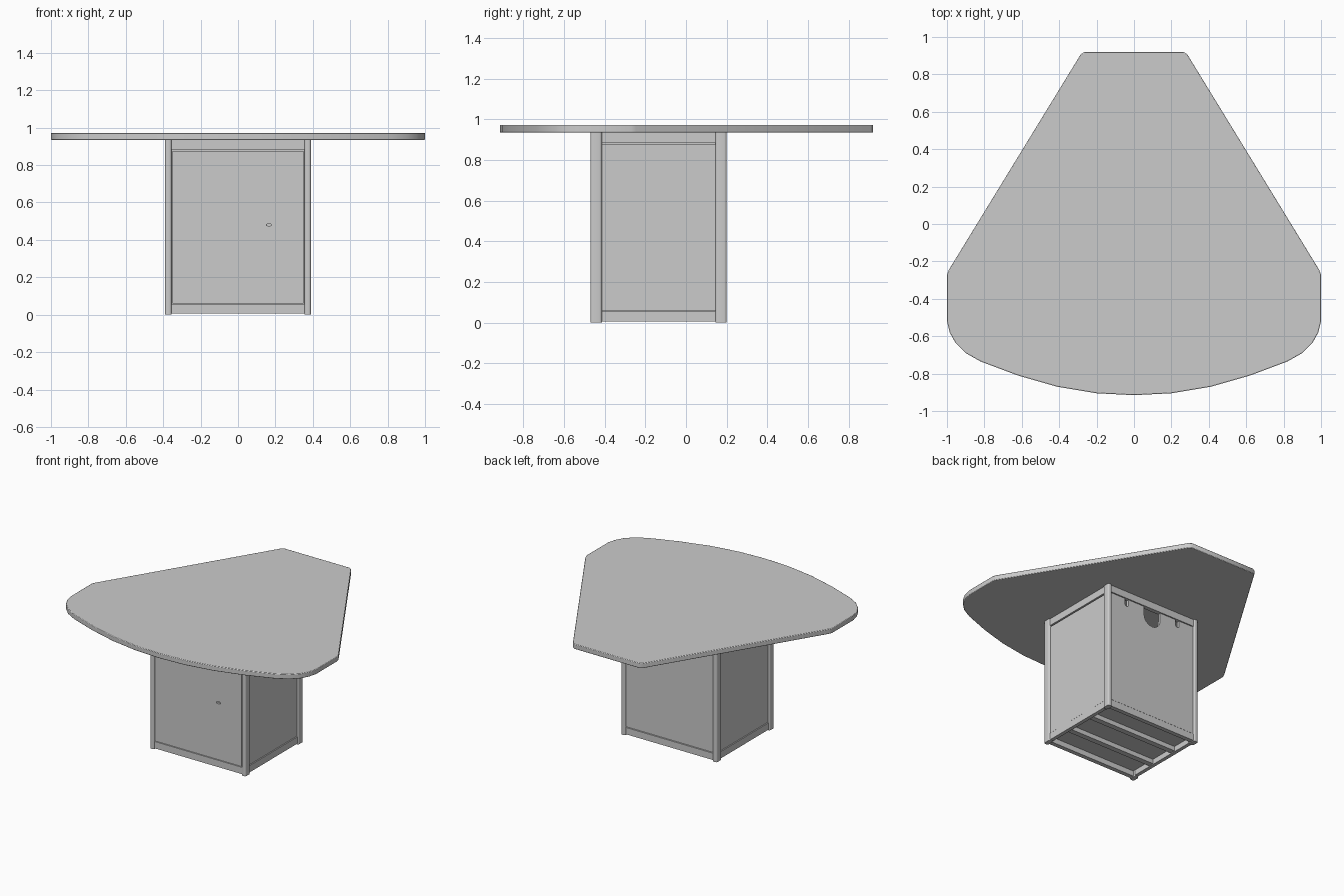
import bpy
import bmesh
import math
from mathutils import Matrix, Vector

cube = bpy.data.objects.get("Cube")
if cube:
    bpy.data.objects.remove(cube, do_unlink=True)

grey = bpy.data.materials.new("plain grey")
grey.use_nodes = True
grey.diffuse_color = (0.6, 0.6, 0.6, 1)
grey.node_tree.nodes["Principled BSDF"].inputs["Base Color"].default_value = grey.diffuse_color


def finish(name, bm, bevel=0, segments=2, vertical_only=False):
    bmesh.ops.recalc_face_normals(bm, faces=bm.faces)
    if bevel:
        edges = [e for e in bm.edges if not vertical_only
                 or abs(e.verts[0].co.z - e.verts[1].co.z) > 0.1]
        bmesh.ops.bevel(bm, geom=edges, offset=bevel, segments=segments,
                        profile=0.5, affect='EDGES')
    mesh = bpy.data.meshes.new(name)
    bm.to_mesh(mesh)
    bm.free()
    mesh.materials.append(grey)
    obj = bpy.data.objects.new(name, mesh)
    bpy.context.collection.objects.link(obj)
    return obj


def box(name, low, high, **options):
    low, high = Vector(low), Vector(high)
    bm = bmesh.new()
    bmesh.ops.create_cube(bm, size=1)
    for v in bm.verts:
        v.co = (low + high) / 2 + v.co * (high - low)
    return finish(name, bm, **options)


def extrude(name, points, offset):
    bm = bmesh.new()
    face = bm.faces.new([bm.verts.new(p) for p in points])
    grown = bmesh.ops.extrude_face_region(bm, geom=[face], use_keep_orig=True)
    bmesh.ops.translate(bm, vec=offset,
                        verts=[g for g in grown["geom"] if isinstance(g, bmesh.types.BMVert)])
    return finish(name, bm)


# Main dimensions
W, FRONT, BACK = 0.39, -0.47, 0.20
POST_X, POST_Y = 0.035, 0.056
TOP, RAIL_TOP, RAIL_LOW = 0.935, 0.88, 0.06
IN_X, IN_F, IN_B = W - POST_X, FRONT + POST_Y, BACK - POST_Y

# Table top: curved front, straight flanks tapering to the back
half = [(0.2, -0.905), (0.41, -0.87), (0.62, -0.81), (0.82, -0.735), (0.9, -0.69),
        (0.955, -0.635), (0.985, -0.58), (1, -0.52), (1, -0.27), (0.99, -0.245),
        (0.285, 0.907), (0.265, 0.92)]
outline = [(0, -0.915)] + half + [(-x, y) for x, y in reversed(half)]
top = extrude("table_top", [(x, y, TOP) for x, y in outline], (0, 0, 0.037))
edge = top.modifiers.new("eased edge", 'BEVEL')
edge.width, edge.segments, edge.limit_method = 0.004, 2, 'ANGLE'
edge.angle_limit = math.radians(60)

# Rounded corner posts
posts = []
for side, sx in (("right", -1), ("left", 1)):
    for end, y0, y1 in (("front", FRONT, IN_F), ("back", IN_B, BACK)):
        posts.append(box(f"{end}_{side}_post", (min(sx * W, sx * IN_X), y0, 0),
                         (max(sx * W, sx * IN_X), y1, TOP),
                         bevel=0.012, segments=4, vertical_only=True))

# Rails and side panels
for side, sx in (("right", -1), ("left", 1)):
    def slab(name, outer, inner, z0, z1):
        xs = sorted((sx * outer, sx * inner))
        box(f"{side}_{name}", (xs[0], IN_F, z0), (xs[1], IN_B, z1))
    slab("bottom_rail", W - 0.008, IN_X, 0.006, RAIL_LOW - 0.004)
    slab("top_rail", W - 0.008, IN_X, RAIL_TOP + 0.004, TOP)
    slab("panel", W - 0.012, IN_X, RAIL_LOW, RAIL_TOP - 0.004)
    slab("liner", W - 0.022, IN_X, 0.006, TOP)

# Front and back rails
for end, y, d in (("front", FRONT, 1), ("back", BACK, -1)):
    ys = sorted((y + d * 0.008, y + d * 0.04))
    box(f"{end}_bottom_rail", (-IN_X, ys[0], 0.006), (IN_X, ys[1], RAIL_LOW - 0.004))
    box(f"{end}_top_rail", (-IN_X, ys[0], RAIL_TOP + 0.004), (IN_X, ys[1], TOP))

# Door with a small lock
box("door", (-IN_X + 0.004, FRONT + 0.01, RAIL_LOW),
    (IN_X - 0.004, FRONT + 0.03, RAIL_TOP - 0.004))
box("door_stop", (-IN_X, FRONT + 0.022, 0.006), (IN_X, FRONT + 0.035, TOP))
bm = bmesh.new()
bmesh.ops.create_cone(bm, cap_ends=True, segments=20, radius1=0.008, radius2=0.008, depth=0.012,
                      matrix=Matrix.Translation((0.165, FRONT + 0.007, 0.48))
                      @ Matrix.Diagonal((2.1, 1, 1, 1)) @ Matrix.Rotation(math.pi / 2, 4, 'X'))
lock = finish("door_lock", bm)


# Back panel with a round cable notch and two narrow slots in its top edge
def notch(x, radius, depth):
    arc = [(x - radius * math.cos(a), RAIL_TOP - depth + radius - radius * math.sin(a))
           for a in (math.pi * i / 12 for i in range(13))]
    return [(x - radius, RAIL_TOP)] + arc + [(x + radius, RAIL_TOP)]


profile = [(-IN_X, RAIL_LOW), (-IN_X, RAIL_TOP)]
for cut in ((-0.22, 0.015, 0.055), (0, 0.07, 0.13), (0.22, 0.015, 0.055)):
    profile += notch(*cut)
profile += [(IN_X, RAIL_TOP), (IN_X, RAIL_LOW)]
extrude("back_panel", [(x, BACK - 0.012, z) for x, z in profile], (0, -0.02, 0))

# Recessed floor with cross runners
box("floor", (-IN_X, FRONT + 0.03, 0.045), (IN_X, BACK - 0.03, 0.06))
for i in (1, 2):
    y = FRONT + (BACK - FRONT) * i / 3
    box(f"floor_runner_{i}", (-IN_X, y - 0.02, 0.012), (IN_X, y + 0.02, 0.045))

# Smooth rounded parts only
bpy.ops.object.select_all(action='DESELECT')
for obj in posts + [top, lock]:
    obj.select_set(True)
bpy.context.view_layer.objects.active = top
bpy.ops.object.shade_smooth_by_angle(angle=math.radians(35))
